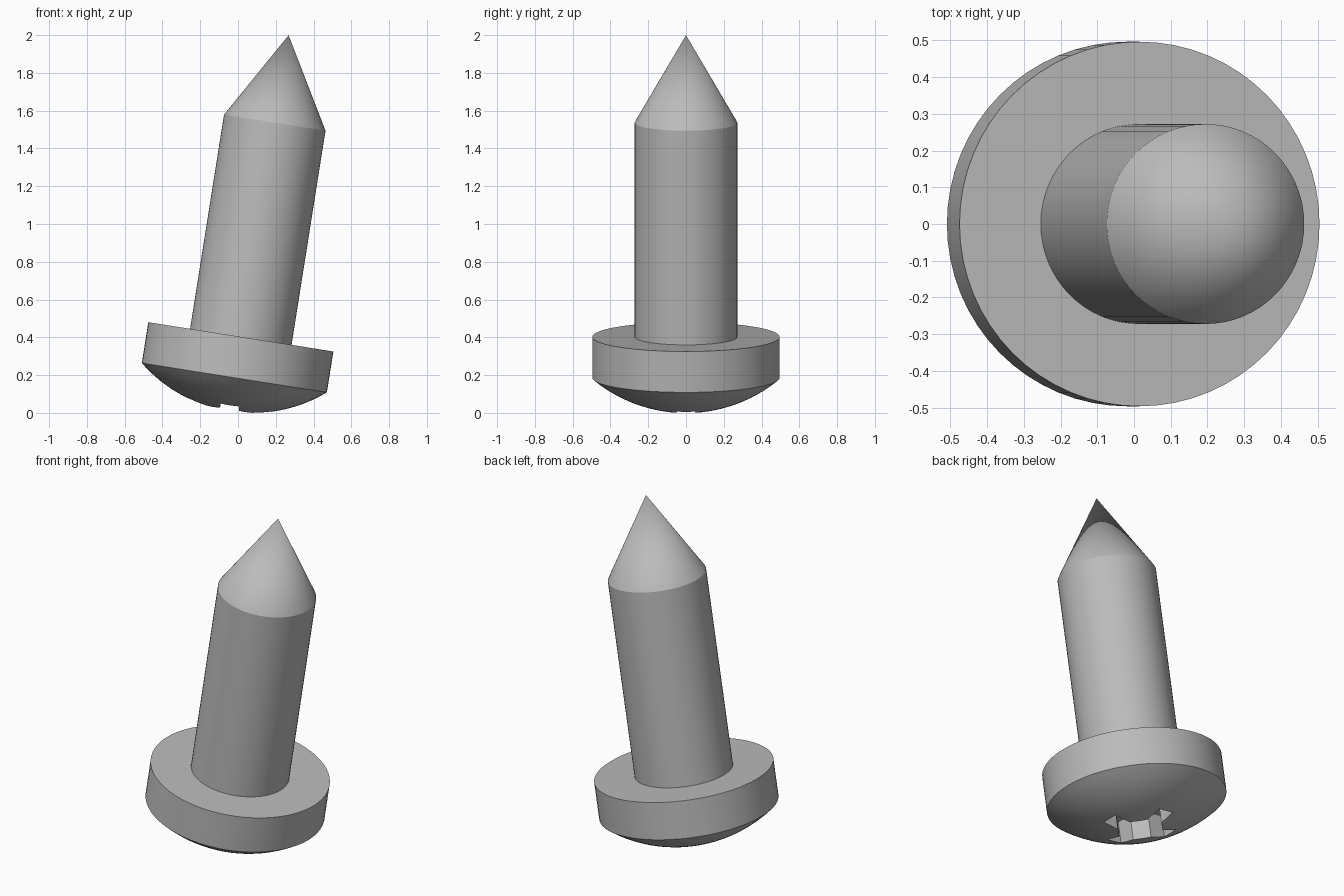
import bpy, bmesh, math
from mathutils import Matrix, Vector

cube = bpy.data.objects.get("Cube")
if cube:
    bpy.data.objects.remove(cube)

SEGMENTS = 64
HEAD_R, HEAD_H, DOME = 0.496, 0.219, 0.18
SHAFT_R, SHAFT_H, TIP_H = 0.272, 1.148, 1.617
# The whole screw leans towards +x; its origin is the seat under the head
LEAN = Matrix.Translation((0.015, 0, 0.4025)) @ Matrix.Rotation(math.radians(9), 4, "Y")

steel = bpy.data.materials.new("grey_steel")
steel.use_nodes = True
colour = (0.5, 0.5, 0.5, 1)
steel.diffuse_color = colour
steel.node_tree.nodes["Principled BSDF"].inputs["Base Color"].default_value = colour


def finish(bm, name):
    bmesh.ops.remove_doubles(bm, verts=bm.verts, dist=1e-5)
    bmesh.ops.recalc_face_normals(bm, faces=bm.faces)
    mesh = bpy.data.meshes.new(name)
    bm.to_mesh(mesh)
    bm.free()
    mesh.materials.append(steel)
    obj = bpy.data.objects.new(name, mesh)
    bpy.context.collection.objects.link(obj)
    obj.matrix_world = LEAN
    return obj


def lathe(name, profile):
    bm = bmesh.new()
    verts = [bm.verts.new((r, 0, z)) for r, z in profile]
    edges = [bm.edges.new(pair) for pair in zip(verts, verts[1:])]
    bmesh.ops.spin(bm, geom=verts + edges, cent=(0, 0, 0), axis=(0, 0, 1),
                   angle=math.tau, steps=SEGMENTS)
    return finish(bm, name)


def smooth(obj):
    bpy.ops.object.select_all(action="DESELECT")
    obj.select_set(True)
    bpy.context.view_layer.objects.active = obj
    bpy.ops.object.shade_smooth_by_angle(angle=math.radians(25))


# Head: flat seat, straight rim and a shallow spherical dome
ball = (HEAD_R ** 2 + DOME ** 2) / (2 * DOME)
rim_angle = math.asin(HEAD_R / ball)
centre = -HEAD_H - DOME + ball
steps = 12
dome = []
for i in range(steps + 1):
    a = rim_angle * (1 - i / steps)
    dome.append((ball * math.sin(a), centre - ball * math.cos(a)))
head = lathe("screw_head", [(0, 0), (HEAD_R, 0)] + dome)

# Cross recess: four arms with chamfered inner corners
arm, half, inner = 0.22, 0.05, 0.12
bm = bmesh.new()
quarter = [(arm, -half), (arm, half), (inner, half), (half, inner)]
bottom = -HEAD_H - DOME - 0.05
outline = []
for k in range(4):
    turn = Matrix.Rotation(k * math.pi / 2, 3, "Z")
    outline += [bm.verts.new(turn @ Vector((x, y, bottom))) for x, y in quarter]
face = bm.faces.new(outline)
top = bmesh.ops.extrude_face_region(bm, geom=[face])["geom"]
bmesh.ops.translate(bm, vec=(0, 0, 0.21),
                    verts=[v for v in top if isinstance(v, bmesh.types.BMVert)])
cutter = finish(bm, "recess_cutter")
cutter.hide_render = True

cut = head.modifiers.new("recess", "BOOLEAN")
cut.operation = "DIFFERENCE"
cut.solver = "EXACT"
cut.object = cutter
bpy.context.view_layer.objects.active = head
bpy.ops.object.modifier_apply(modifier=cut.name)
bpy.data.objects.remove(cutter)
smooth(head)

# Shaft with a conical point, sunk slightly into the head
shaft = lathe("pointed_shaft", [(0, -0.05), (SHAFT_R, -0.05),
                                (SHAFT_R, SHAFT_H), (0, TIP_H)])
smooth(shaft)
